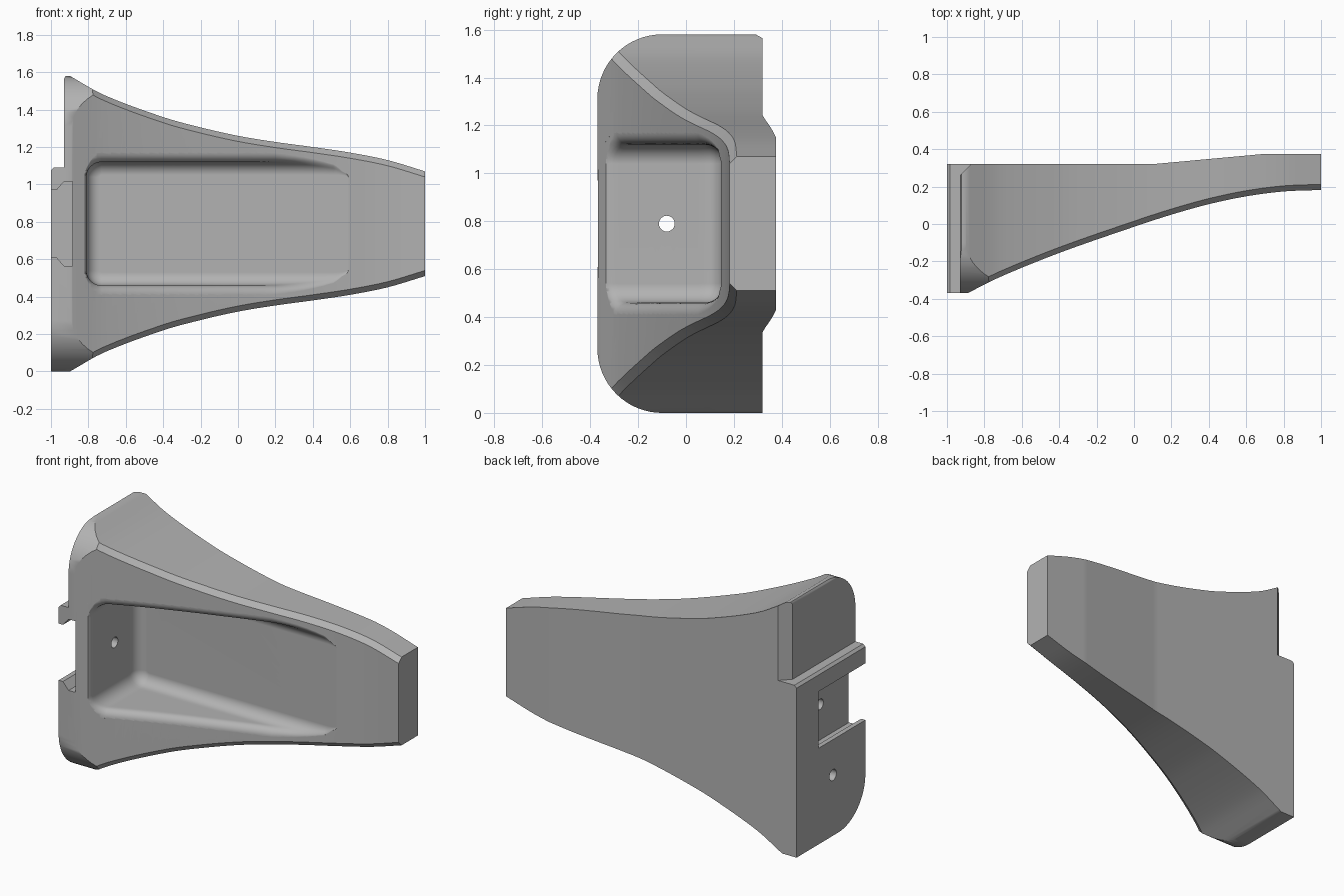
import bpy, bmesh, math
from mathutils import Vector

cube = bpy.data.objects.get("Cube")
if cube:
    bpy.data.objects.remove(cube, do_unlink=True)

MID = 0.79  # height of the symmetry plane

grey = bpy.data.materials.new("plain grey")
grey.use_nodes = True
grey.diffuse_color = (0.45, 0.45, 0.45, 1)
grey.node_tree.nodes["Principled BSDF"].inputs["Base Color"].default_value = (0.45, 0.45, 0.45, 1)


def curve(points):
    """Smooth function through (x, value) points, straight beyond the ends."""
    n = len(points)
    slope = []
    for i in range(n):
        a, b = points[max(i - 1, 0)], points[min(i + 1, n - 1)]
        slope.append((b[1] - a[1]) / (b[0] - a[0]))

    def f(x):
        if x <= points[0][0]:
            return points[0][1] + slope[0] * (x - points[0][0])
        for i in range(n - 1):
            (x0, v0), (x1, v1) = points[i], points[i + 1]
            if x <= x1:
                break
        h = x1 - x0
        t = min((x - x0) / h, 1)
        return ((2*t**3 - 3*t**2 + 1) * v0 + (t**3 - 2*t**2 + t) * h * slope[i]
                + (3*t**2 - 2*t**3) * v1 + (t**3 - t**2) * h * slope[i + 1])
    return f


half_height = curve([(-0.89, 0.785), (-0.72, 0.69), (-0.4, 0.57), (-0.2, 0.515), (0, 0.47),
                     (0.2, 0.437), (0.4, 0.41), (0.6, 0.38), (0.8, 0.34), (1, 0.28)])
front = curve([(-0.89, -0.37), (-0.72, -0.285), (-0.4, -0.155), (0, -0.015), (0.2, 0.05),
               (0.4, 0.106), (0.6, 0.148), (0.8, 0.174), (1, 0.182)])


def back(x):
    return 0.32 + 0.055 * min(max((x - 0.1) / 0.6, 0), 1)


def loft(name, rings):
    """Closed solid through a list of equal-length rings."""
    bm = bmesh.new()
    vs = [[bm.verts.new(p) for p in ring] for ring in rings]
    n = len(rings[0])
    for a, b in zip(vs, vs[1:]):
        for i in range(n):
            j = (i + 1) % n
            bm.faces.new((a[i], a[j], b[j], b[i]))
    bm.faces.new(vs[0])
    bm.faces.new(vs[-1])
    bmesh.ops.recalc_face_normals(bm, faces=bm.faces)
    mesh = bpy.data.meshes.new(name)
    bm.to_mesh(mesh)
    bm.free()
    mesh.materials.append(grey)
    obj = bpy.data.objects.new(name, mesh)
    bpy.context.collection.objects.link(obj)
    return obj


def prism(name, outline, axis, lo, hi):
    """Extrude a 2D outline along an axis (x, y or z)."""
    def place(p, d):
        q = list(p)
        q.insert(axis, d)
        return Vector(q)
    return loft(name, [[place(p, d) for p in outline] for d in (lo, hi)])


def circle(cy, cz, r, n=24):
    return [(cy + r * math.cos(math.tau * i / n), cz + r * math.sin(math.tau * i / n)) for i in range(n)]


def combine(target, tool, operation="DIFFERENCE"):
    tool.hide_render = True
    mod = target.modifiers.new("cut", "BOOLEAN")
    mod.operation, mod.solver, mod.object = operation, "EXACT", tool
    bpy.context.view_layer.objects.active = target
    bpy.ops.object.modifier_apply(modifier=mod.name)
    bpy.data.objects.remove(tool, do_unlink=True)


# Tapered body with chamfered front edges
def section(x):
    h, f, b, c = half_height(x), front(x), back(x), 0.03
    return [Vector((x, y, MID + z)) for y, z in
            ((b, h), (f + c, h), (f, h - c), (f, c - h), (f + c, -h), (b, -h))]


stations = sorted({round(-1 + 0.04 * i, 3) for i in range(51)} | {0.1, 0.7})
body = loft("bracket_body", [section(x) for x in stations])

# Large rounded front corners of the mounting flange
R = 0.27
envelope = [(0.6, 0), (0.6, 2 * MID)]
for cz, start in ((2 * MID - R, 90), (R, 180)):
    for i in range(17):
        a = math.radians(start + 90 * i / 16)
        envelope.append((-0.37 + R + R * math.cos(a), cz + R * math.sin(a)))
combine(body, prism("envelope", envelope, 0, -1.3, 1.3), "INTERSECT")

# Front pocket with rounded rim and rounded floor edge
FLOOR, LEFT, RIGHT, HALF, CORNER = 0.15, -0.81, 0.59, 0.33, 0.08
base = []


def corner(cx, cz, start):
    for i in range(9):
        a = math.radians(start + 90 * i / 8)
        n = (math.cos(a), math.sin(a))
        base.append((cx + CORNER * n[0], cz + CORNER * n[1], n))


def long_side(x0, x1, sign):
    for i in range(1, 24):
        base.append((x0 + (x1 - x0) * i / 24, sign * HALF, (0, sign)))


xl, xr, zc = LEFT + CORNER, RIGHT - CORNER, HALF - CORNER
corner(xr, zc, 0)
long_side(xr, xl, 1)
corner(xl, zc, 90)
corner(xl, -zc, 180)
long_side(xl, xr, -1)
corner(xr, -zc, 270)


def pocket_ring(t):
    ring = []
    for x, z, n in base:
        top = min(front(x + n[0] * 0.05), FLOOR - 0.004)
        depth = FLOOR - top
        rim, fillet = min(0.05, depth * 0.5), 0.07
        y = top + depth * t
        d = max(rim - depth * t, 0)
        flare = rim - math.sqrt(max(rim**2 - d**2, 0))
        e = min(max(y - (FLOOR - fillet), 0), fillet)
        inset = fillet - math.sqrt(max(fillet**2 - e**2, 0))
        o = flare - inset
        if n[0] > 0:      # run-out end stays in place lengthwise
            ring.append(Vector((x, y, MID + z + n[1] * o)))
        else:
            ring.append(Vector((x + n[0] * o, y, MID + z + n[1] * o)))
    return ring


levels = [(1 - math.cos(math.pi * i / 24)) / 2 for i in range(25)]
rings = [pocket_ring(t) for t in levels]
rings.insert(0, [Vector((p.x, -0.8, p.z)) for p in rings[0]])
combine(body, loft("pocket", rings))

# Recessed upper flange, with the ledge below it
combine(body, prism("upper_step", [(-1.2, 1.07), (-1.0, 1.075), (-0.985, 1.09), (-0.93, 1.09),
                                   (-0.93, 1.565), (-0.91, 1.6), (-1.2, 1.7)], 1, -0.7, 0.7))
combine(body, prism("back_chamfer", [(-0.96, 0.23), (-0.84, 0.35), (-0.96, 0.35)], 2, 1.09, 2))

# Undercut mounting slot, open at the front
slot = []
for s in (-1, 1):
    half = [(-1.1, 0.18), (-0.97, 0.18), (-0.93, 0.226), (-0.885, 0.226)]
    slot += [(x, MID + s * z) for x, z in half][::-s]
combine(body, prism("slot", slot, 1, -0.7, 0.1))

# Through hole behind the pocket and blind hole in the lower flange
combine(body, prism("through_hole", circle(-0.08, MID, 0.033), 0, -0.95, -0.7))
combine(body, prism("blind_hole", circle(-0.045, 0.385, 0.035), 0, -1.1, -0.86))

# Smooth curved faces, crisp edges
bpy.ops.object.select_all(action="DESELECT")
body.select_set(True)
bpy.context.view_layer.objects.active = body
bpy.ops.object.shade_smooth_by_angle(angle=math.radians(33))
normals = body.modifiers.new("weighted_normals", "WEIGHTED_NORMAL")
normals.keep_sharp = True
